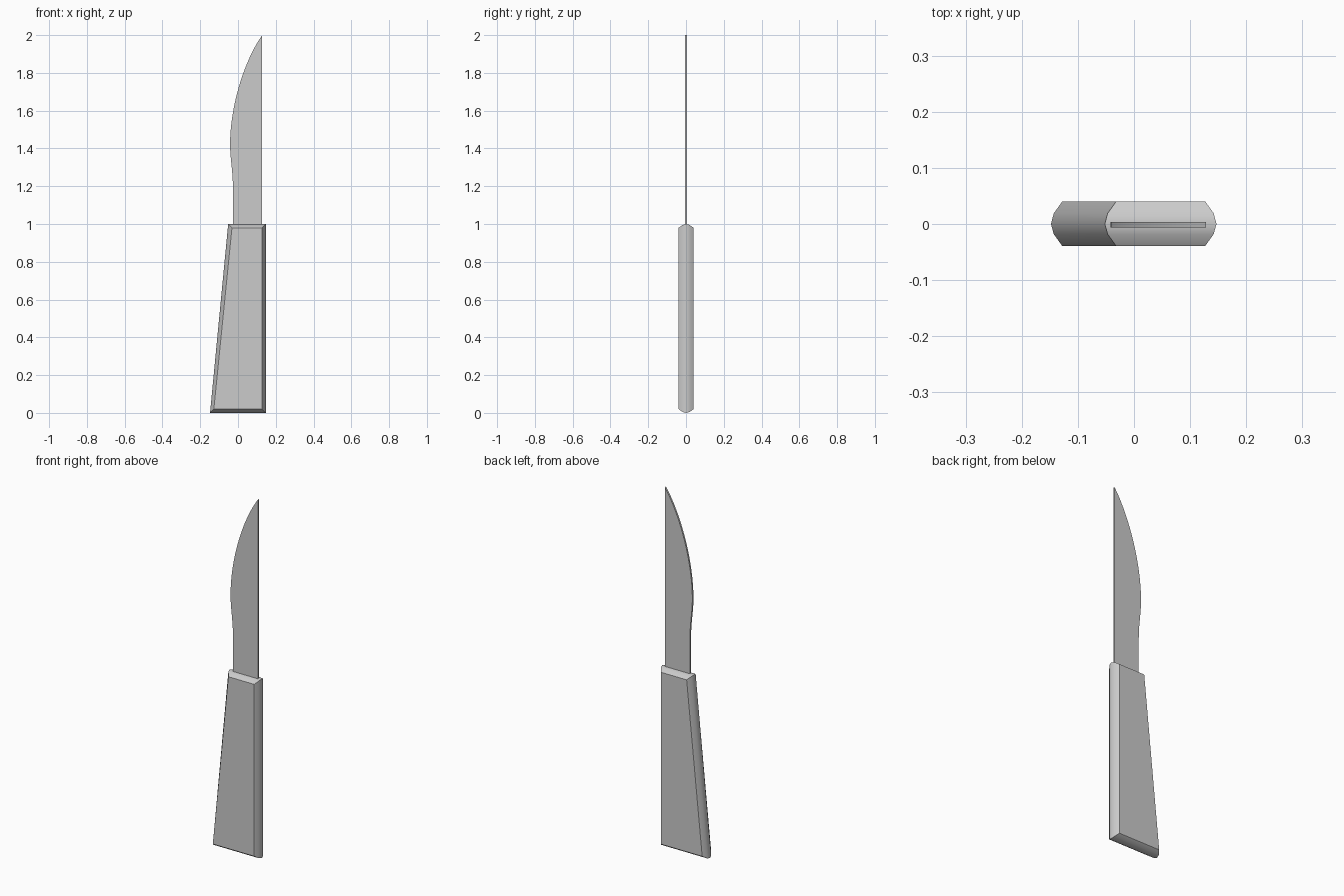
import bpy
import bmesh
from mathutils import Vector
from mathutils.geometry import interpolate_bezier

cube = bpy.data.objects.get("Cube")
if cube:
    bpy.data.objects.remove(cube, do_unlink=True)

grey = bpy.data.materials.new("plain_grey")
grey.use_nodes = True
colour = (0.6, 0.6, 0.6, 1)
grey.diffuse_color = colour
grey.node_tree.nodes["Principled BSDF"].inputs["Base Color"].default_value = colour


def loft(name, rings):
    """Join matching outlines along y into a closed solid."""
    bm = bmesh.new()
    loops = [[bm.verts.new((x, y, z)) for x, z in outline] for y, outline in rings]
    bm.faces.new(loops[0])
    bm.faces.new(loops[-1])
    for a, b in zip(loops, loops[1:]):
        for i in range(len(a)):
            j = (i + 1) % len(a)
            bm.faces.new((a[i], a[j], b[j], b[i]))
    bmesh.ops.recalc_face_normals(bm, faces=bm.faces)
    mesh = bpy.data.meshes.new(name)
    bm.to_mesh(mesh)
    bm.free()
    mesh.materials.append(grey)
    obj = bpy.data.objects.new(name, mesh)
    bpy.context.collection.objects.link(obj)
    bpy.ops.object.select_all(action="DESELECT")
    obj.select_set(True)
    bpy.context.view_layer.objects.active = obj
    bpy.ops.object.shade_smooth_by_angle(angle=0.6)
    return obj


def handle_outline(inset):
    """Tapered four-sided handle outline, shrunk by the inset."""
    return [(-0.148 + inset, inset), (0.147 - inset, inset),
            (0.147 - inset, 1 - inset), (-0.052 + inset, 1 - inset)]


# Handle: flat sides with rounded-off rims
sections = [(-0.039, 0.02), (-0.018, 0.005), (0, 0), (0.019, 0.005), (0.04, 0.02)]
loft("handle", [(y, handle_outline(inset)) for y, inset in sections])

# Blade: straight spine, narrow neck and curved cutting edge
neck, belly, tip = (-0.027, 1.2), (-0.042, 1.42), (0.128, 2)


def arc(start, c1, c2, end, steps):
    pts = interpolate_bezier(*(Vector(p).to_3d() for p in (start, c1, c2, end)), steps)
    return [(p.x, p.y) for p in pts]


edge = arc(neck, (-0.027, 1.28), (-0.042, 1.35), belly, 7)
edge += arc(belly, (-0.042, 1.62), (0.03, 1.86), tip, 17)[1:]
blade_outline = [(0.128, 0.97), (-0.027, 0.97)] + edge
loft("blade", [(-0.006, blade_outline), (0.004, blade_outline)])
